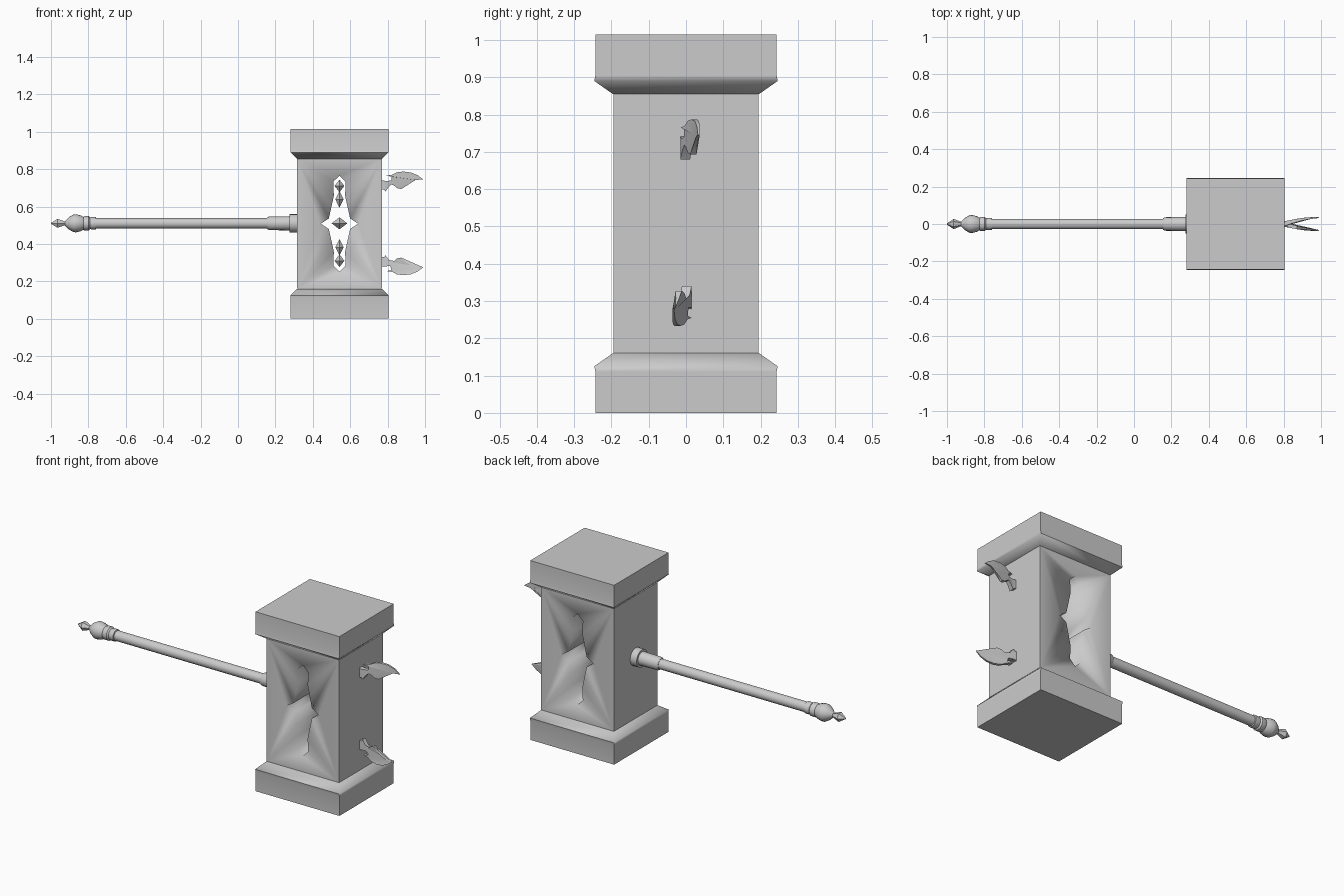
import bpy, bmesh, math

if "Cube" in bpy.data.objects:
    bpy.data.objects.remove(bpy.data.objects["Cube"])

CX, CZ = 0.5425, 0.508          # centre of the hammer head
AXIS_Z = 0.51                   # handle height

steel = bpy.data.materials.new("grey_steel")
steel.diffuse_color = (0.6, 0.6, 0.6, 1)
steel.use_nodes = True
steel.node_tree.nodes["Principled BSDF"].inputs["Base Color"].default_value = steel.diffuse_color


def finish(name, bm, angle=None):
    bmesh.ops.recalc_face_normals(bm, faces=bm.faces)
    mesh = bpy.data.meshes.new(name)
    bm.to_mesh(mesh)
    bm.free()
    mesh.materials.append(steel)
    ob = bpy.data.objects.new(name, mesh)
    bpy.context.collection.objects.link(ob)
    if angle:
        bpy.ops.object.select_all(action='DESELECT')
        ob.select_set(True)
        bpy.context.view_layer.objects.active = ob
        bpy.ops.object.shade_smooth_by_angle(angle=math.radians(angle))
    return ob


def loft(bm, rings):
    """Bridge closed rings of equal length and cap both ends."""
    rings = [[bm.verts.new(p) for p in r] for r in rings]
    n = len(rings[0])
    for a, b in zip(rings, rings[1:]):
        for i in range(n):
            j = (i + 1) % n
            bm.faces.new((a[i], a[j], b[j], b[i]))
    bm.faces.new(rings[0])
    bm.faces.new(rings[-1])


def lathe(name, profile, sides, angle):
    """Turn (x, radius) pairs around the handle axis."""
    bm = bmesh.new()
    loft(bm, [[(x, r * math.cos(t), AXIS_Z + r * math.sin(t))
               for t in [2 * math.pi * k / sides for k in range(sides)]]
              for x, r in profile])
    return finish(name, bm, angle)


# Head block with a star-shaped slot cut right through it
def head_block():
    hx, hy, hz = 0.2275, 0.195, 0.3475
    quarter = [(0, .257), (.033, .225), (.03, .15), (.043, .09), (.057, .028), (.1, 0)]
    m = len(quarter) - 1
    right = quarter + [(x, -z) for x, z in reversed(quarter[:-1])]
    hole = right + [(-x, z) for x, z in reversed(right[1:-1])]
    n = len(hole)
    corners = [(hx, hz), (hx, -hz), (-hx, -hz), (-hx, hz)]
    bm = bmesh.new()
    sides = []
    for y in (-hy, hy):
        c = [bm.verts.new((CX + x, y, CZ + z)) for x, z in corners]
        h = [bm.verts.new((CX + x, y, CZ + z)) for x, z in hole]
        for q in range(4):
            for i in range(q * m, q * m + m):
                bm.faces.new((c[q], h[i], h[(i + 1) % n])).smooth = True
            bm.faces.new((c[q], c[(q + 1) % 4], h[(q + 1) * m % n])).smooth = True
        sides.append((c, h))
    (c0, h0), (c1, h1) = sides
    for i in range(n):
        j = (i + 1) % n
        bm.faces.new((h0[i], h0[j], h1[j], h1[i])).smooth = True
    for i in range(4):
        j = (i + 1) % 4
        f = bm.faces.new((c0[i], c0[j], c1[j], c1[i]))
        for e in f.edges:
            e.smooth = False
    finish("head_block", bm)


head_block()


# End caps with a chamfer towards the block
def cap(name, z_out, sign):
    bm = bmesh.new()
    rings = []
    for dz, hx, hy in ((0, .2625, .243), (.11, .2625, .243), (.125, .2625, .246), (.16, .2275, .196)):
        z = z_out + sign * dz
        rings.append([(CX + sx * hx, sy * hy, z) for sx, sy in ((-1, -1), (1, -1), (1, 1), (-1, 1))])
    loft(bm, rings)
    finish(name, bm, 62)


cap("bottom_cap", 0, 1)
cap("top_cap", 1.015, -1)

# Diamond gems hanging inside the slot
for k, (dz, rx, rz) in enumerate(((0, .042, .032), (.2, .026, .034), (.128, .022, .045),
                                  (-.2, .026, .034), (-.128, .022, .045))):
    bm = bmesh.new()
    z = 0.51 + dz
    ring = [bm.verts.new(p) for p in ((CX + rx, 0, z), (CX, rx, z), (CX - rx, 0, z), (CX, -rx, z))]
    for s in (1, -1):
        tip = bm.verts.new((CX, 0, z + s * rz))
        for i in range(4):
            bm.faces.new((ring[i], ring[(i + 1) % 4], tip))
    finish(f"slot_gem_{k}", bm)

# Handle parts, from the pommel to the head
lathe("pommel_tip", [(-1, .003), (-.965, .027), (-.945, .02), (-.915, .008)], 6, 25)
lathe("pommel", [(-.925, .012), (-.905, .032), (-.88, .047), (-.865, .048), (-.84, .042), (-.825, .033)], 16, 35)
lathe("pommel_collar", [(-.828, .034), (-.82, .038), (-.798, .038), (-.79, .031), (-.78, .033),
                        (-.76, .033), (-.758, .028)], 16, 35)
lathe("handle_shaft", [(-.765, .028), (.17, .028)], 16, 35)
lathe("head_collar", [(.155, .03), (.165, .036), (.275, .038), (.275, .05), (.318, .05)], 16, 35)


# Hooked blades: a thin bent plate, repeated by half a turn about the handle axis
def blade(name, s):
    outline = [(.765, .742), (.785, .737), (.815, .738), (.829, .75), (.82, .76), (.792, .765),
               (.825, .77), (.85, .783), (.885, .787), (.925, .782), (.96, .768), (.99, .745),
               (.95, .742), (.92, .733), (.895, .717), (.872, .693), (.85, .698), (.834, .712),
               (.82, .718), (.806, .705), (.788, .68), (.783, .69), (.765, .69)]
    bm = bmesh.new()
    rings = []
    for side in (-1, 1):
        ring = []
        for x, z in outline:
            t = min(max((x - .79) / .2, 0), 1)
            y = .036 * math.sin(t * math.pi / 2) - .002 + side * (.011 * (1 - t) + .002)
            ring.append((x, s * y, AXIS_Z + s * (z - AXIS_Z)))
        rings.append(ring)
    loft(bm, rings)
    bmesh.ops.triangulate(bm, faces=[f for f in bm.faces if len(f.verts) > 4])
    finish(name, bm, 35)


blade("upper_blade", 1)
blade("lower_blade", -1)
